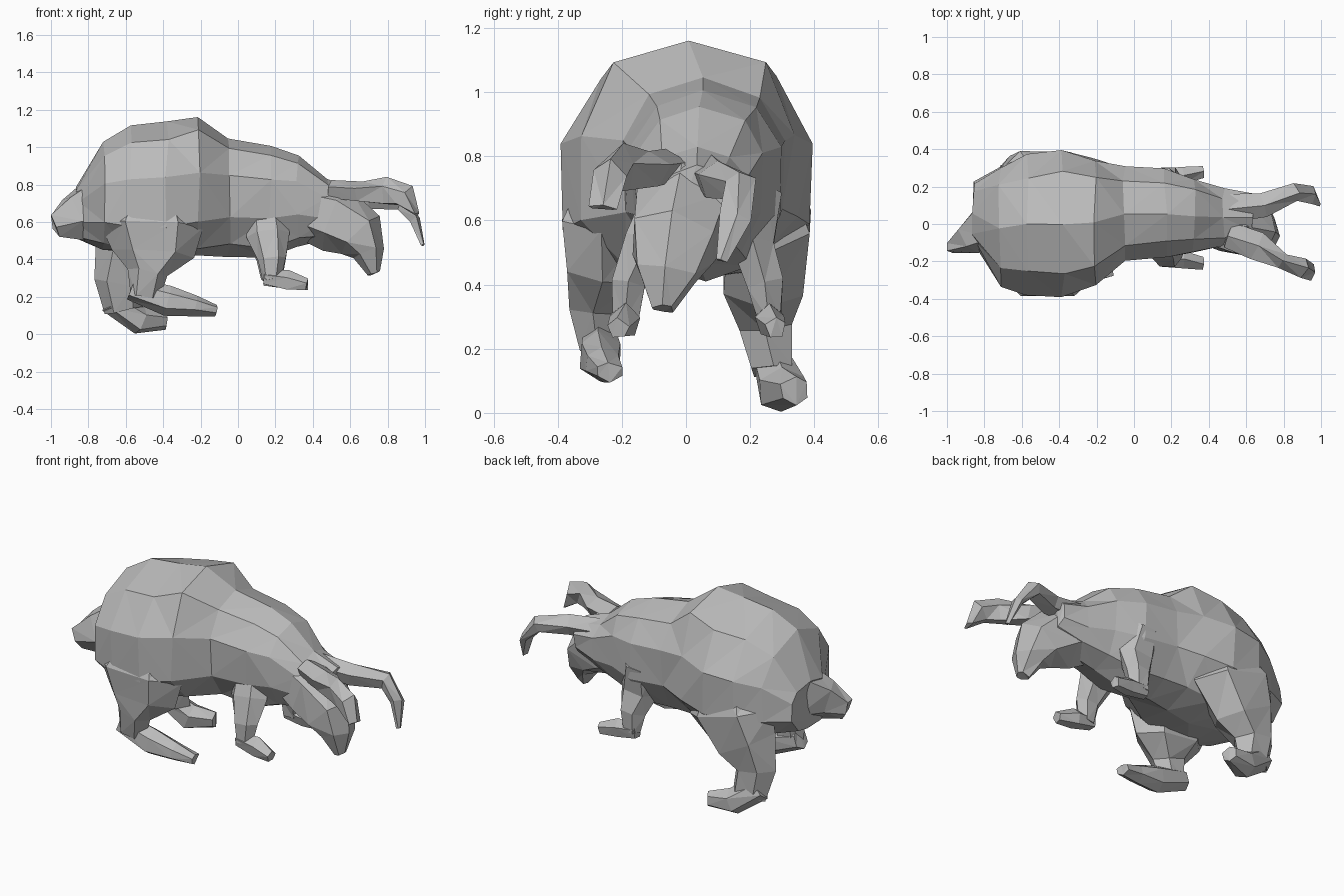
import bpy
import bmesh
import math
import random
from mathutils import Vector

random.seed(4)

default_cube = bpy.data.objects.get("Cube")
if default_cube:
    bpy.data.objects.remove(default_cube, do_unlink=True)

# Single stone-like grey
stone = bpy.data.materials.new("stone_grey")
stone.use_nodes = True
stone.diffuse_color = (0.5, 0.5, 0.5, 1)
shader = next(node for node in stone.node_tree.nodes if node.type == "BSDF_PRINCIPLED")
shader.inputs["Base Color"].default_value = stone.diffuse_color


def soften(value, power):
    """Superellipse falloff, keeps the sign."""
    return math.copysign(abs(value) ** power, value)


def loft(name, stations, sides=6, axis=None, power=1.0, jitter=0.006):
    """Faceted skin through stations of (x, y, z, half width, half height, flank drop)."""
    bm = bmesh.new()
    centres = [Vector(station[:3]) for station in stations]
    rings = []
    last = len(stations) - 1
    for i, station in enumerate(stations):
        width, height = station[3:5]
        drop = sum(station[5:])
        tangent = axis or (centres[min(i + 1, last)] - centres[max(i - 1, 0)])
        tangent = Vector(tangent).normalized()
        side = Vector((0, 1, 0))
        side = (side - tangent * side.dot(tangent)).normalized()
        up = tangent.cross(side)
        ring = []
        for k in range(sides):
            angle = math.tau * k / sides + math.pi / 2
            across, rise = math.cos(angle), math.sin(angle)
            bulge = power if rise > -0.01 else 1.0
            point = centres[i] + side * width * soften(across, bulge)
            point += up * (height * soften(rise, bulge) - drop * across ** 2)
            point += Vector([random.uniform(-jitter, jitter) for _ in range(3)])
            point.z = max(point.z, 0)
            point.x = max(-1, min(1, point.x))
            ring.append(bm.verts.new(point))
        rings.append(ring)
    for lower, upper in zip(rings, rings[1:]):
        for k in range(sides):
            n = (k + 1) % sides
            bm.faces.new((lower[k], lower[n], upper[n], upper[k]))
    bm.faces.new(rings[0][::-1])
    bm.faces.new(rings[-1])
    bmesh.ops.triangulate(bm, faces=bm.faces[:], quad_method="SHORT_EDGE")
    bmesh.ops.recalc_face_normals(bm, faces=bm.faces[:])
    mesh = bpy.data.meshes.new(name)
    bm.to_mesh(mesh)
    bm.free()
    mesh.materials.append(stone)
    obj = bpy.data.objects.new(name, mesh)
    bpy.context.collection.objects.link(obj)
    return obj


def section(x, right, left, bottom, top, drop=0.0):
    """Body station from its four extents."""
    return (x, (right + left) / 2, (bottom + top) / 2, (left - right) / 2, (top - bottom) / 2, drop)


# Arched trunk, rump to brow
loft("body", [
    section(-0.86, -0.1, 0.23, 0.5, 0.79),
    section(-0.72, -0.35, 0.32, 0.46, 1.02, 0.06),
    section(-0.57, -0.39, 0.38, 0.43, 1.12, 0.1),
    section(-0.38, -0.4, 0.41, 0.42, 1.14, 0.1),
    section(-0.21, -0.34, 0.36, 0.42, 1.17, 0.08),
    section(-0.05, -0.21, 0.31, 0.42, 1.04),
    section(0.17, -0.18, 0.3, 0.41, 1.0),
    section(0.32, -0.16, 0.25, 0.46, 0.96),
    section(0.48, -0.13, 0.2, 0.5, 0.83),
    section(0.63, -0.08, 0.16, 0.56, 0.765),
], sides=10, axis=(1, 0, 0), power=0.78, jitter=0.01)

# Head, pointing forward and down
loft("head", [
    (0.36, 0.03, 0.66, 0.14, 0.15),
    (0.52, -0.01, 0.615, 0.16, 0.18),
    (0.655, -0.04, 0.53, 0.145, 0.15),
    (0.7, -0.06, 0.43, 0.1, 0.09),
    (0.725, -0.07, 0.325, 0.035, 0.035),
], sides=6, power=0.9)

# Drooping ears
loft("right_ear", [
    (0.5, -0.06, 0.77, 0.07, 0.05),
    (0.66, -0.12, 0.755, 0.08, 0.06),
    (0.79, -0.2, 0.76, 0.045, 0.08),
    (0.89, -0.235, 0.735, 0.055, 0.07),
    (0.955, -0.26, 0.64, 0.05, 0.012),
], sides=5)
loft("left_ear", [
    (0.5, 0.08, 0.74, 0.08, 0.06),
    (0.69, 0.1, 0.725, 0.065, 0.06),
    (0.86, 0.17, 0.71, 0.055, 0.05),
    (0.95, 0.155, 0.61, 0.055, 0.03),
    (0.99, 0.11, 0.47, 0.015, 0.01),
], sides=5)

# Short upturned tail
loft("tail", [
    (-0.76, 0, 0.67, 0.15, 0.18),
    (-0.88, -0.08, 0.63, 0.085, 0.13),
    (-0.985, -0.12, 0.585, 0.035, 0.07),
], sides=5)

# Hind legs: haunch tapering to the ankle
loft("right_hind_leg", [
    (-0.44, -0.2, 0.8, 0.1, 0.14),
    (-0.46, -0.26, 0.58, 0.145, 0.28),
    (-0.45, -0.26, 0.43, 0.13, 0.22),
    (-0.48, -0.29, 0.33, 0.085, 0.11),
    (-0.5, -0.28, 0.2, 0.065, 0.08),
])
loft("left_hind_leg", [
    (-0.46, 0.2, 0.8, 0.1, 0.14),
    (-0.48, 0.26, 0.58, 0.15, 0.28),
    (-0.57, 0.24, 0.42, 0.14, 0.21),
    (-0.64, 0.25, 0.28, 0.09, 0.13),
    (-0.61, 0.27, 0.13, 0.07, 0.11),
])

# Hind feet
loft("right_hind_foot", [
    (-0.57, -0.27, 0.24, 0.05, 0.06),
    (-0.38, -0.27, 0.175, 0.07, 0.08),
    (-0.23, -0.26, 0.155, 0.06, 0.055),
    (-0.12, -0.24, 0.125, 0.045, 0.03),
])
loft("left_hind_foot", [
    (-0.68, 0.26, 0.18, 0.06, 0.07),
    (-0.52, 0.3, 0.07, 0.08, 0.075),
    (-0.39, 0.34, 0.07, 0.05, 0.045),
])

# Forelegs and paws
for label, y, lean in (("right", -0.12, -0.07), ("left", 0.2, 0.06)):
    loft(label + "_foreleg", [
        (0.14, y + 0.05, 0.7, 0.06, 0.09),
        (0.16, y, 0.53, 0.08, 0.12),
        (0.18, y + lean * 0.8, 0.4, 0.06, 0.075),
        (0.18, y + lean, 0.29, 0.045, 0.055),
    ])
    loft(label + "_paw", [
        (0.14, y + lean, 0.3, 0.04, 0.045),
        (0.26, y + lean, 0.285, 0.05, 0.055),
        (0.37, y + lean * 1.3, 0.265, 0.035, 0.035),
    ], sides=5)
